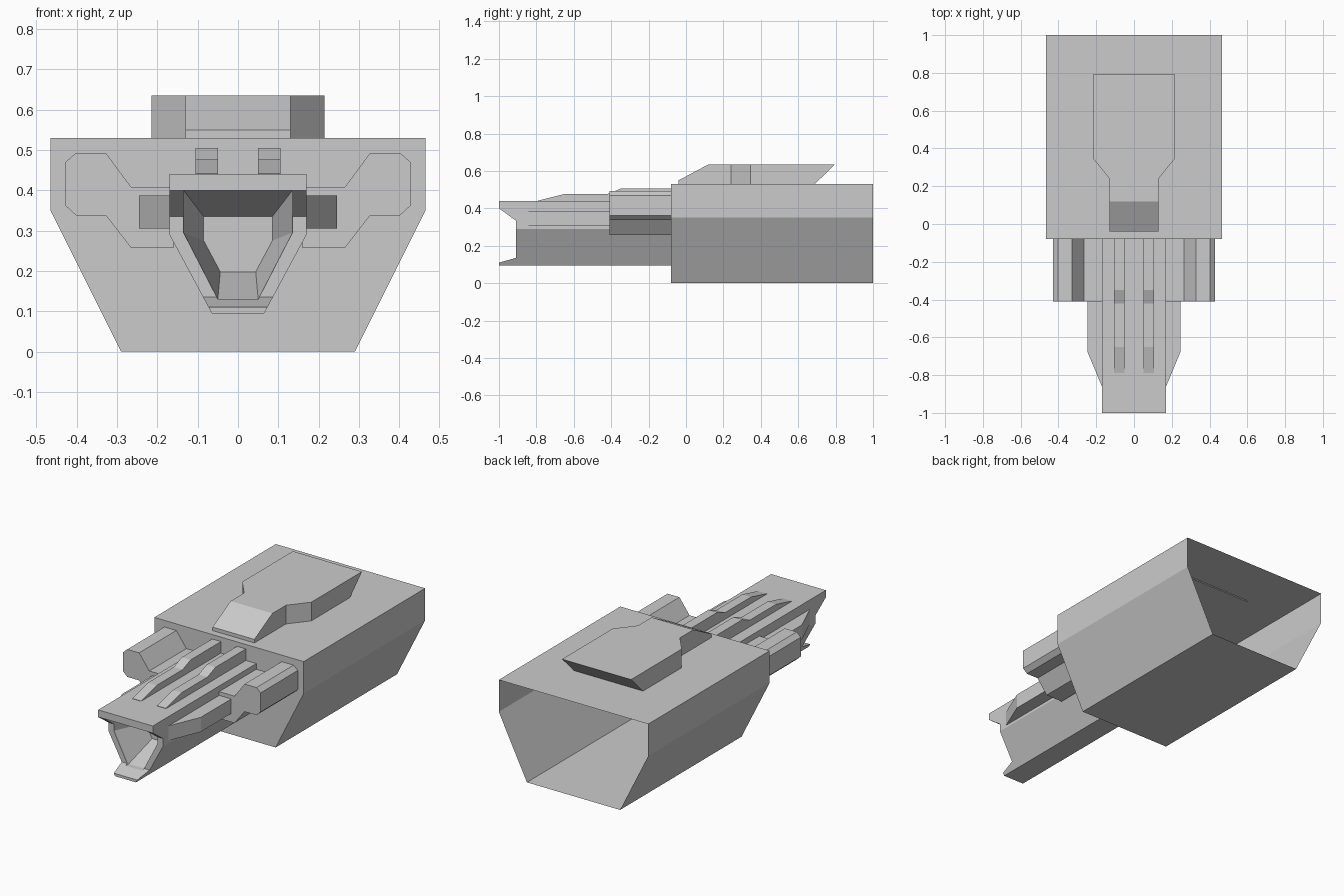
import bpy, bmesh

if "Cube" in bpy.data.objects:
    bpy.data.objects.remove(bpy.data.objects["Cube"])


def loft(name, sections, cap_start=True, cap_end=True):
    """Join matching rings of points into one mesh."""
    bm = bmesh.new()
    rings = [[bm.verts.new(p) for p in s] for s in sections]
    n = len(rings[0])
    for a, b in zip(rings, rings[1:]):
        for i in range(n):
            j = (i + 1) % n
            bm.faces.new((a[i], a[j], b[j], b[i]))
    if cap_start:
        bm.faces.new(rings[0])
    if cap_end:
        bm.faces.new(rings[-1])
    bmesh.ops.recalc_face_normals(bm, faces=bm.faces)
    # an open shell can come out reversed: the first cap must face the front
    me = bpy.data.meshes.new(name)
    bm.to_mesh(me)
    bm.free()
    ob = bpy.data.objects.new(name, me)
    bpy.context.collection.objects.link(ob)
    return ob


def ring(half, y):
    """Closed xz outline at depth y from its right half, listed top to bottom."""
    return [(x, y, z) for x, z in half] + [(-x, y, z) for x, z in reversed(half)]


def prism(name, pts, axis, lo, hi):
    """Extrude a 2D outline along one axis."""
    put = {'x': lambda a, b, t: (t, a, b),
           'y': lambda a, b, t: (a, t, b),
           'z': lambda a, b, t: (a, b, t)}[axis]
    return loft(name, [[put(a, b, t) for a, b in pts] for t in (lo, hi)])


def mirror_x(ob):
    ob.modifiers.new("Mirror", 'MIRROR').use_mirror_merge = False


def cut(ob, cutter):
    m = ob.modifiers.new("Cut", 'BOOLEAN')
    m.operation = 'DIFFERENCE'
    m.solver = 'EXACT'
    m.object = cutter
    cutter.hide_render = True
    cutter.hide_set(True)


# Main housing: six-sided shell, open at the back
hull = [(0.465, 0.53), (0.465, 0.35), (0.29, 0.0)]
loft("main_housing", [ring(hull, -0.08), ring(hull, 1.0)], cap_end=False)

# Raised roof block with sloped nose and undercut tail
stations = [(-0.04, -0.04, 0.13, 0.55), (0.12, 0.12, 0.13, 0.635),
            (0.24, 0.24, 0.13, 0.635), (0.345, 0.345, 0.215, 0.635),
            (0.685, 0.795, 0.215, 0.635)]
loft("roof_block", [[(w, yt, z), (w, yb, 0.526), (-w, yb, 0.526), (-w, yt, z)]
                    for yb, yt, w, z in stations])

# Barrel with a tapered bore and set-back side walls
outer = [(0.17, 0.44), (0.17, 0.29), (0.065, 0.095)]
bore_front = [(0.135, 0.40), (0.135, 0.295), (0.05, 0.13)]
bore_back = [(0.085, 0.335), (0.085, 0.275), (0.044, 0.198)]
barrel = loft("barrel", [ring(outer, -1.0), ring(outer, -0.07)])
bore = loft("bore_cutter", [ring(bore_front, -1.02), ring(bore_front, -0.9),
                            ring(bore_back, -0.7)])
notch = prism("muzzle_notch_cutter",
              [(-1.1, 0.40), (-1.0, 0.40), (-0.91, 0.335),
               (-0.91, 0.135), (-1.0, 0.11), (-1.1, 0.11)], 'x', -0.3, 0.3)
cut(barrel, bore)
cut(barrel, notch)

# Twin stepped rails on top of the barrel
rail = prism("top_rail",
             [(-0.79, 0.435), (-0.79, 0.442), (-0.65, 0.477), (-0.42, 0.477),
              (-0.35, 0.505), (-0.07, 0.505), (-0.07, 0.435)], 'x', 0.05, 0.105)
mirror_x(rail)

# Side strips with angled front ends
strip = prism("side_strip", [(0.16, -0.86), (0.17, -0.86), (0.245, -0.68),
                             (0.245, -0.40), (0.16, -0.40)], 'z', 0.305, 0.387)
mirror_x(strip)

# Shoulder pods either side of the barrel
pod = prism("side_pod",
            [(0.16, 0.408), (0.265, 0.408), (0.328, 0.493), (0.402, 0.493),
             (0.428, 0.47), (0.428, 0.362), (0.402, 0.338), (0.328, 0.338),
             (0.265, 0.257), (0.16, 0.257)], 'y', -0.41, -0.07)
mirror_x(pod)
